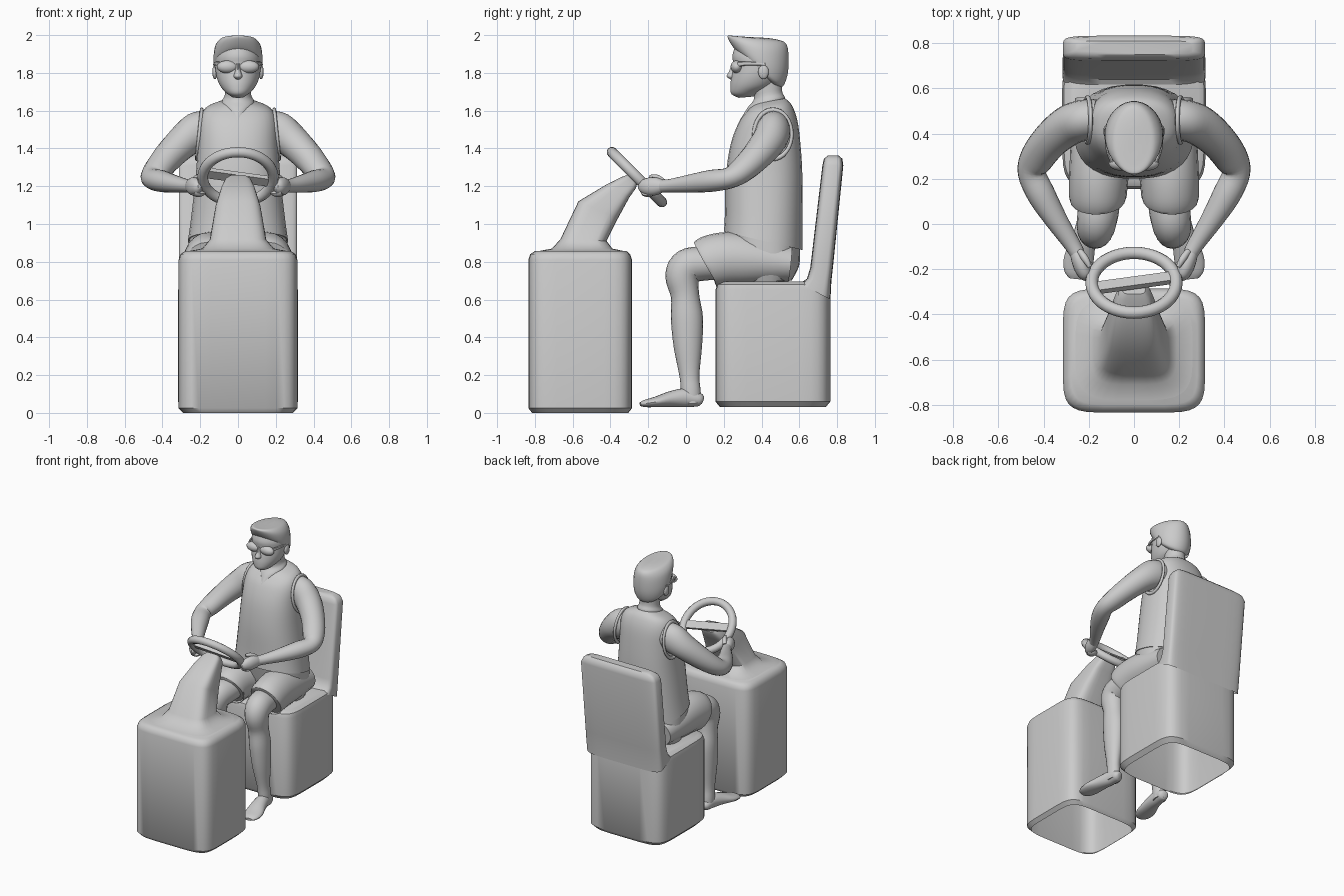
import bpy, math
from mathutils import Vector, Matrix


def catmull(rows, steps):
    """Smoothly interpolate a list of equal-length tuples."""
    if steps < 2:
        return [tuple(r) for r in rows]
    out, last = [], len(rows) - 1
    for i in range(last):
        a, b, c, d = (rows[min(max(k, 0), last)] for k in (i - 1, i, i + 1, i + 2))
        for j in range(steps):
            t = j / steps
            out.append(tuple(0.5 * (2*q + (r - p)*t + (2*p - 5*q + 4*r - s)*t*t
                       + (3*q - p - 3*r + s)*t**3) for p, q, r, s in zip(a, b, c, d)))
    return out + [tuple(rows[-1])]


def skin(name, rings, caps=(True, True), mirror=False, angle=40):
    n = len(rings[0])
    verts = [v for r in rings for v in r]
    faces = [(k*n + i, k*n + (i+1) % n, (k+1)*n + (i+1) % n, (k+1)*n + i)
             for k in range(len(rings) - 1) for i in range(n)]
    if caps[0]:
        faces.append(tuple(reversed(range(n))))
    if caps[1]:
        faces.append(tuple(range(len(verts) - n, len(verts))))
    me = bpy.data.meshes.new(name)
    me.from_pydata(verts, [], faces)
    me.shade_smooth()
    me.set_sharp_from_angle(angle=math.radians(angle))
    ob = bpy.data.objects.new(name, me)
    bpy.context.collection.objects.link(ob)
    if mirror:
        ob.modifiers.new("mirror", 'MIRROR')
    return ob


def spow(v, p):
    return math.copysign(abs(v) ** (2 / p), v)


def loft(name, rows, p=2, n=32, steps=4, **kw):
    """Stack of super-ellipses, rows = (front y, front z, back y, back z, half width)."""
    rings = []
    for yf, zf, yb, zb, rx in catmull(rows, steps):
        ring = []
        for i in range(n):
            t = 2 * math.pi * (i + 0.5) / n
            s = (1 - spow(math.cos(t), p)) / 2
            ring.append((-rx * spow(math.sin(t), p), yf + (yb - yf)*s, zf + (zb - zf)*s))
        rings.append(ring)
    return skin(name, rings, **kw)


def tube(name, rows, ref=(1, 0, 0), n=20, steps=4, **kw):
    """Limb along a path, rows = (x, y, z, radius along ref, other radius); mirrored."""
    pts, ref, rings = catmull(rows, steps), Vector(ref), []
    for i, r in enumerate(pts):
        t = (Vector(pts[min(i+1, len(pts)-1)][:3]) - Vector(pts[max(i-1, 0)][:3])).normalized()
        u = (ref - t * ref.dot(t)).normalized()
        v = t.cross(u)
        rings.append([Vector(r[:3]) + u*r[3]*math.cos(a) + v*r[4]*math.sin(a)
                      for a in (2*math.pi*k/n for k in range(n))])
    return skin(name, rings, mirror=True, **kw)


def ball(name, loc, size, mirror=True):
    bpy.ops.mesh.primitive_uv_sphere_add(segments=20, ring_count=12)
    ob = bpy.context.object
    ob.name = name
    ob.data.transform(Matrix.Translation(loc) @ Matrix.Diagonal((*size, 1)))
    ob.data.shade_smooth()
    if mirror:
        ob.modifiers.new("mirror", 'MIRROR')


# Console box (open underneath) and steering column
loft("console", [(-.815, 0, -.305, 0, .29), (-.835, .025, -.285, .025, .315),
                 (-.835, .81, -.285, .81, .315), (-.825, .84, -.295, .84, .305),
                 (-.80, .857, -.315, .857, .28)], p=6, steps=1, caps=(False, True))
loft("steering_column", [(-.79, .855, -.32, .855, .27), (-.71, .87, -.39, .87, .19),
                         (-.665, .92, -.42, .91, .15), (-.57, 1.12, -.36, 1.03, .12),
                         (-.42, 1.21, -.30, 1.14, .09), (-.34, 1.25, -.265, 1.19, .07),
                         (-.31, 1.26, -.26, 1.21, .05)], p=4, steps=1)

# Steering wheel rim and crossbar
tilt = Matrix.Translation((0, -.26, 1.248)) @ Matrix.Rotation(math.radians(-45), 4, 'X')
bpy.ops.mesh.primitive_torus_add(major_radius=.187, minor_radius=.028,
                                 major_segments=40, minor_segments=12)
rim = bpy.context.object
rim.name = "steering_wheel_rim"
rim.data.transform(tilt)
rim.data.shade_smooth()
bpy.ops.mesh.primitive_cube_add(size=1)
bar = bpy.context.object
bar.name = "steering_wheel_bar"
bar.data.transform(tilt @ Matrix.Rotation(.19, 4, 'Z') @ Matrix.Diagonal((.36, .055, .025, 1)))

# Seat (open underneath) with leaning backrest
loft("seat_base", [(.18, .03, .74, .03, .29), (.155, .06, .765, .06, .318),
                   (.155, .65, .765, .65, .318), (.165, .68, .76, .68, .31),
                   (.19, .695, .75, .695, .285)], p=6, steps=1, caps=(False, True))
loft("seat_backrest", [(.60, .685, .765, .60, .316), (.64, .71, .77, .70, .316),
                       (.658, .77, .778, .77, .314), (.722, 1.31, .833, 1.31, .314),
                       (.73, 1.345, .828, 1.345, .295), (.75, 1.362, .81, 1.362, .26)],
     p=6, steps=1, caps=(False, True))

# Sleeveless shirt with armhole trims
loft("shirt", [(.20, .96, .617, .862, .265), (.205, 1.05, .617, 1.0, .25),
               (.21, 1.25, .617, 1.25, .225), (.235, 1.42, .607, 1.42, .213),
               (.28, 1.54, .59, 1.55, .205), (.325, 1.60, .56, 1.63, .17),
               (.36, 1.635, .525, 1.665, .085)], p=2.4)
bpy.ops.mesh.primitive_torus_add(major_radius=.1, minor_radius=.01,
                                 major_segments=32, minor_segments=8)
trim = bpy.context.object
trim.name = "armhole_trim"
trim.data.transform(Matrix.Translation((.205, .46, 1.475)) @ Matrix.Rotation(-.1, 4, 'Y')
                    @ Matrix.Diagonal((1, 1, 1.3, 1)) @ Matrix.Rotation(math.pi/2, 4, 'Y'))
trim.data.shade_smooth()
trim.modifiers.new("mirror", 'MIRROR')

# Shorts
loft("shorts_hips", [(.30, .69, .56, .70, .23), (.25, .80, .60, .78, .262),
                     (.21, .96, .605, .88, .258)], p=2.5)
tube("shorts_leg", [(.16, .105, .79, .122, .128), (.16, .13, .80, .128, .14),
                    (.155, .22, .815, .132, .142), (.14, .35, .81, .14, .135),
                    (.13, .55, .79, .13, .10)])

# Legs and bare feet
tube("leg", [(.15, .25, .80, .09, .09), (.155, .09, .79, .092, .09),
             (.165, .01, .775, .088, .095), (.172, -.02, .72, .08, .09),
             (.175, -.005, .62, .07, .075), (.182, .005, .5, .07, .085),
             (.19, .01, .35, .06, .075), (.2, .018, .2, .042, .053),
             (.205, .025, .12, .042, .052), (.205, .03, .05, .042, .052)])
tube("foot", [(.2, .088, .065, .02, .02), (.203, .07, .07, .038, .036),
              (.21, 0, .08, .045, .05), (.225, -.08, .073, .055, .042),
              (.245, -.16, .058, .066, .028), (.253, -.215, .05, .055, .02),
              (.256, -.242, .046, .03, .01)])

# Arms, hands and thumbs
up = (0, 0, 1)
tube("arm", [(.16, .465, 1.50, .10, .085), (.22, .46, 1.485, .105, .09),
             (.29, .435, 1.435, .09, .09), (.37, .37, 1.355, .078, .082),
             (.43, .29, 1.28, .066, .075), (.452, .225, 1.242, .056, .062),
             (.41, .13, 1.228, .058, .062), (.345, .02, 1.214, .048, .05),
             (.28, -.08, 1.203, .036, .038), (.25, -.13, 1.2, .034, .033)], ref=up)
tube("hand", [(.255, -.12, 1.2, .032, .03), (.242, -.155, 1.2, .046, .036),
              (.228, -.195, 1.198, .048, .036), (.212, -.23, 1.198, .036, .028),
              (.203, -.25, 1.2, .012, .01)], ref=up)
tube("thumb", [(.24, -.12, 1.225, .015, .015), (.215, -.155, 1.246, .016, .016),
               (.195, -.19, 1.25, .01, .01)], ref=up, n=10)
tube("fingers", [(.235, -.21, 1.17, .02, .03), (.205, -.2, 1.16, .018, .035),
                 (.18, -.185, 1.17, .01, .022)], ref=up, n=12)

# Neck and head
loft("neck", [(.285, 1.55, .50, 1.60, .03), (.325, 1.615, .525, 1.66, .085),
              (.36, 1.665, .51, 1.70, .07), (.34, 1.74, .51, 1.76, .07)])
loft("head", [(.28, 1.668, .36, 1.675, .03), (.24, 1.688, .40, 1.70, .062),
              (.234, 1.73, .46, 1.73, .094), (.24, 1.78, .50, 1.78, .114),
              (.25, 1.84, .52, 1.84, .121), (.245, 1.89, .52, 1.89, .118),
              (.26, 1.94, .50, 1.94, .095)])
loft("nose", [(.235, 1.765, .28, 1.765, .012), (.214, 1.782, .28, 1.782, .024),
              (.228, 1.81, .28, 1.81, .015), (.242, 1.85, .28, 1.85, .01)], n=12)
ball("ear", (.122, .41, 1.805), (.014, .028, .038))

# Swept hair with a pointed front
loft("hair", [(.315, 1.88, .48, 1.725, .105), (.285, 1.90, .515, 1.73, .122),
              (.25, 1.935, .54, 1.80, .13), (.225, 1.975, .543, 1.90, .122),
              (.222, 1.997, .53, 1.955, .095), (.26, 1.995, .49, 1.975, .06),
              (.33, 1.99, .43, 1.985, .02)])

# Sunglasses
ball("sunglass_lens", (.056, .268, 1.832), (.056, .032, .034))
tube("sunglass_arm", [(.098, .275, 1.845, .008, .014), (.118, .33, 1.85, .007, .01),
                      (.126, .42, 1.845, .006, .008)], n=8)
